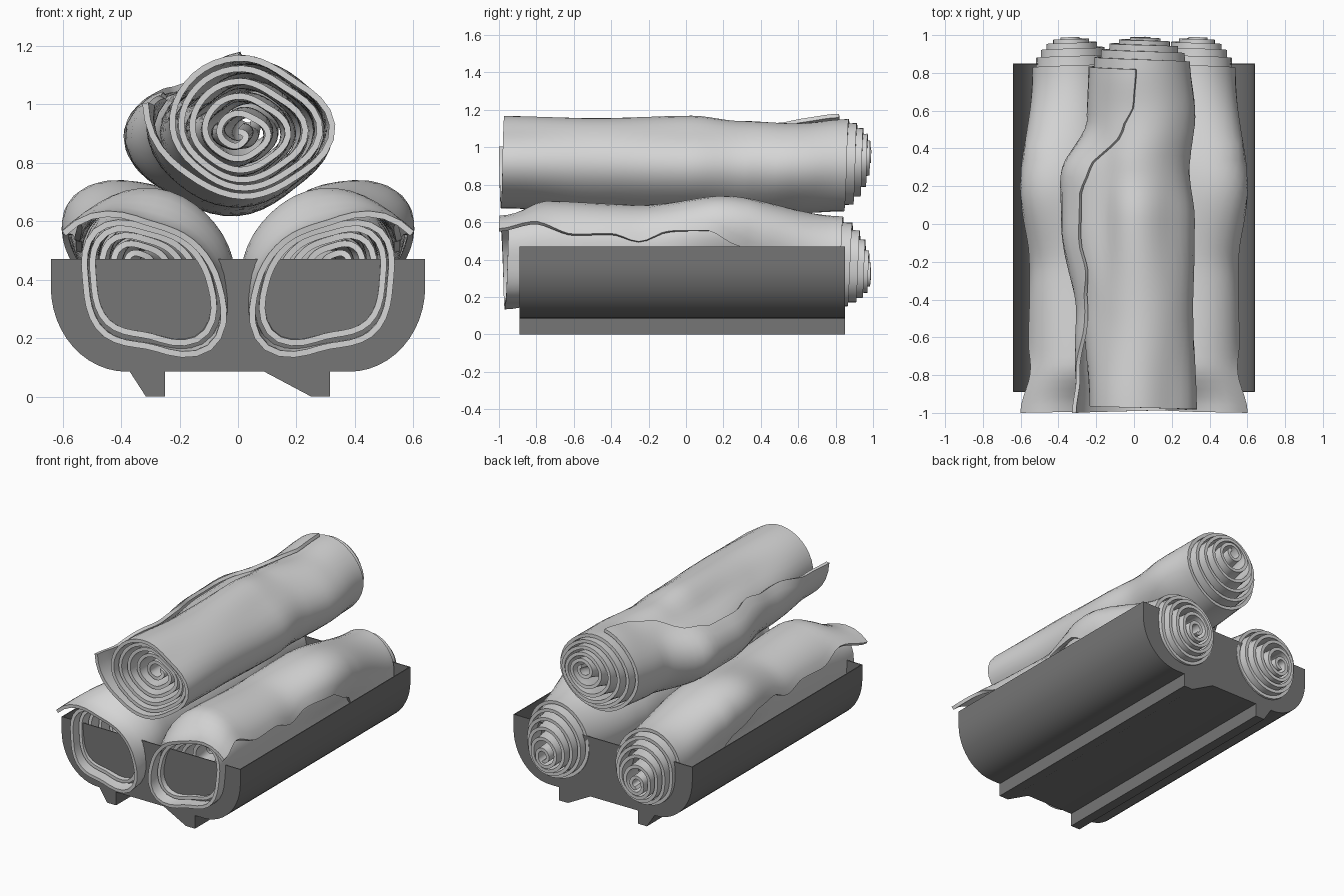
import bpy, bmesh
from math import radians, cos, sin, exp, floor

cube = bpy.data.objects.get("Cube")
if cube:
    bpy.data.objects.remove(cube)


def material(name, value):
    mat = bpy.data.materials.new(name)
    mat.use_nodes = True
    colour = (value, value, value, 1)
    mat.diffuse_color = colour
    mat.node_tree.nodes["Principled BSDF"].inputs["Base Color"].default_value = colour
    return mat


TOWEL = material("light grey cloth", 0.67)
TRAY = material("dark grey tray", 0.18)


def finish(name, bm, mat, thickness, offset, smooth_angle):
    bmesh.ops.recalc_face_normals(bm, faces=bm.faces)
    mesh = bpy.data.meshes.new(name)
    bm.to_mesh(mesh)
    bm.free()
    mesh.materials.append(mat)
    obj = bpy.data.objects.new(name, mesh)
    bpy.context.collection.objects.link(obj)
    solid = obj.modifiers.new("thickness", "SOLIDIFY")
    solid.thickness = thickness
    solid.offset = offset
    bpy.ops.object.select_all(action="DESELECT")
    obj.select_set(True)
    bpy.context.view_layer.objects.active = obj
    bpy.ops.object.modifier_apply(modifier=solid.name)
    bpy.ops.object.shade_smooth_by_angle(angle=radians(smooth_angle))
    return obj


def mix(a, b, t):
    return a + (b - a) * t


def keyed(keys, y):
    """Smoothly interpolate rows of (y, value, value, ...)."""
    if y <= keys[0][0]:
        return keys[0][1:]
    for a, b in zip(keys, keys[1:]):
        if y <= b[0]:
            t = (y - a[0]) / (b[0] - a[0])
            t = t * t * (3 - 2 * t)
            return [mix(p, q, t) for p, q in zip(a[1:], b[1:])]
    return keys[-1][1:]


def radius(ring, deg):
    """Closed Catmull-Rom curve through eight radii, one every 45 degrees."""
    s = deg / 45
    i = floor(s)
    t = s - i
    p, q, r, w = (ring[(i + k) % 8] for k in (-1, 0, 1, 2))
    return q + t / 2 * (r - p + t * (2 * p - 5 * q + 4 * r - w + t * (3 * (q - r) + w - p)))


# Rolled sheet: a spiral whose loops shift backwards towards the core
def towel(name, sections, edge, nominal, turn, front_shift, ends, lift, decay, side=1):
    rows, cols, loops = 44, 220, 5.7
    bm = bmesh.new()
    grid = []
    for j in range(rows + 1):
        v = j / rows
        yn = mix(ends[0], ends[1], v)
        cx, cz, dx, dz, *ring = keyed(sections, yn)
        start = turn * (keyed(edge, yn)[0] - nominal) / 360
        flare = keyed(lift, yn)[0]
        line = []
        for i in range(cols + 1):
            u = mix(start, loops, i / cols)
            deg = nominal + turn * 360 * u
            f = 1 - 0.09 * u - 0.013 * u * u
            r = radius(ring, deg) * f * (1 + flare * exp(-(u - start) * decay))
            domed = 0.16 * (1 - (1 - u / loops) ** 2)
            y = mix(ends[0] + front_shift * u, ends[1] + domed, v)
            a = radians(deg)
            x = cx + dx * (1 - f) + r * cos(a)
            line.append(bm.verts.new((side * x, y, cz + dz * (1 - f) + r * sin(a))))
        grid.append(line)
    for low, high in zip(grid, grid[1:]):
        for i in range(cols):
            bm.faces.new((low[i], low[i + 1], high[i + 1], high[i]))
    return finish(name, bm, TOWEL, 0.021, 0, 50)


# Lower towels, mirrored; sections are y, centre x and z, core drift x and z, eight radii
lower_sections = [
    (-1, -.3, .38, -.03, .08, .245, .21, .21, .285, .24, .25, .23, .315),
    (-.75, -.3, .4, 0, .04, .29, .29, .305, .29, .235, .26, .24, .28),
    (-.25, -.31, .4, 0, 0, .3, .285, .285, .275, .215, .24, .24, .27),
    (.2, -.32, .415, 0, 0, .3, .28, .31, .35, .21, .23, .25, .27),
    (.83, -.34, .375, .01, -.06, .24, .245, .25, .22, .185, .2, .225, .23),
]
lower_edge = [(-1, 149), (-.8, 141), (-.6, 152), (-.4, 150), (-.25, 158),
              (-.1, 149), (.1, 152), (.3, 166), (.45, 195), (.83, 205)]
lower_lift = [(-1, .24), (-.7, .06), (.2, .02), (.83, .01)]
for label, side in (("right", 1), ("left", -1)):
    towel("lower_towel_" + label, lower_sections, lower_edge, 150, -1,
          .05, (-1, .83), lower_lift, 16, side)

# Upper towel
upper_sections = [
    (-1, .02, .92, -.03, -.03, .32, .25, .26, .27, .27, .23, .235, .25),
    (-.5, .01, .91, 0, 0, .31, .27, .255, .24, .3, .27, .26, .26),
    (0, 0, .9, 0, 0, .33, .27, .28, .24, .375, .3, .28, .27),
    (.25, 0, .9, 0, 0, .3, .26, .25, .24, .38, .3, .27, .26),
    (.55, .03, .9, 0, 0, .3, .26, .235, .235, .27, .26, .25, .25),
    (.84, .03, .91, .02, .07, .27, .25, .245, .24, .26, .25, .25, .25),
]
upper_edge = [(-1, 166), (-.8, 166), (-.55, 157), (-.4, 158), (-.25, 153), (-.1, 157),
              (.15, 156), (.3, 148), (.5, 112), (.65, 97), (.83, 94)]
upper_lift = [(-1, .27), (-.8, .16), (-.4, .03), (.2, .01), (.6, .02), (.83, .05)]
towel("upper_towel", upper_sections, upper_edge, 166, 1,
      .035, (-1, .83), upper_lift, 8)

# Tray: open trough with rounded sides, closed ends and two runners underneath
wall = [(.64, .47)]
for k in range(13):
    a = radians(90 * k / 12)
    wall.append((.38 + .26 * cos(a), .375 - .29 * sin(a)))
runners = [(-.37, .085), (-.315, 0), (-.25, 0), (-.25, .085),
           (.09, .085), (.25, 0), (.315, 0), (.315, .085)]
profile = [(-x, z) for x, z in wall] + runners + wall[::-1]
bm = bmesh.new()
front = bm.faces.new([bm.verts.new((x, -.89, z)) for x, z in profile])
extruded = bmesh.ops.extrude_face_region(bm, geom=[front], use_keep_orig=True)
moved = [g for g in extruded["geom"] if isinstance(g, bmesh.types.BMVert)]
bmesh.ops.translate(bm, verts=moved, vec=(0, 1.74, 0))
bmesh.ops.recalc_face_normals(bm, faces=bm.faces)
top = [f for f in bm.faces if all(v.co.z > .46 for v in f.verts)]
bmesh.ops.delete(bm, geom=top, context="FACES_ONLY")
finish("tray", bm, TRAY, 0.008, -1, 30)
